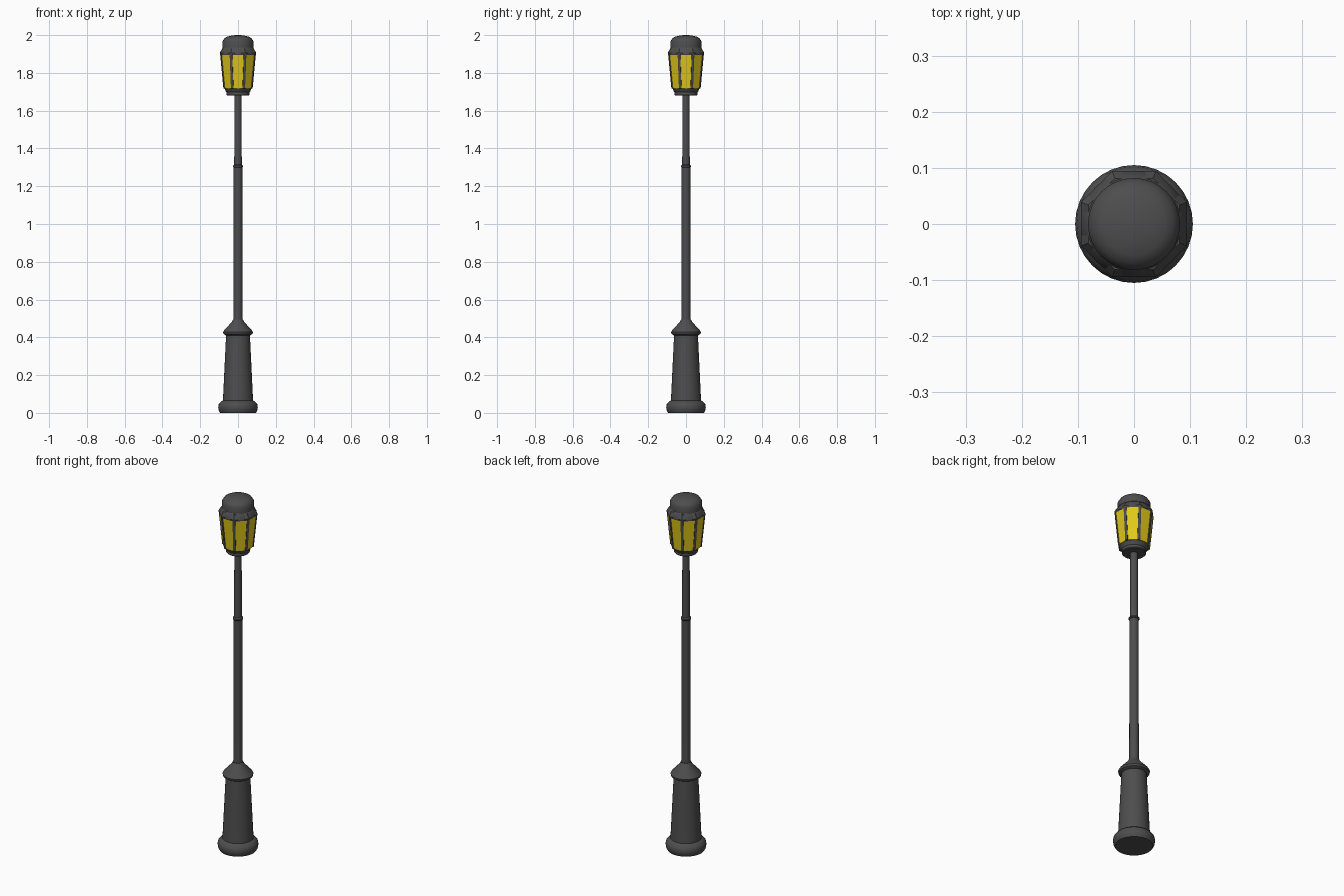
import bpy, bmesh, math
from mathutils import Vector

if "Cube" in bpy.data.objects:
    bpy.data.objects.remove(bpy.data.objects["Cube"])


def make_object(name, bm, color=None, smooth=True):
    bmesh.ops.recalc_face_normals(bm, faces=bm.faces)
    mesh = bpy.data.meshes.new(name)
    bm.to_mesh(mesh)
    bm.free()
    obj = bpy.data.objects.new(name, mesh)
    bpy.context.collection.objects.link(obj)
    if color:
        mat = bpy.data.materials.new(name + "_colour")
        mat.diffuse_color = color
        mat.use_nodes = True
        mat.node_tree.nodes["Principled BSDF"].inputs["Base Color"].default_value = mat.diffuse_color
        mesh.materials.append(mat)
    if smooth:
        bpy.ops.object.select_all(action='DESELECT')
        obj.select_set(True)
        bpy.context.view_layer.objects.active = obj
        bpy.ops.object.shade_smooth_by_angle(angle=math.radians(35))
    return obj


def lathe(name, profile, sides=32, color=None, turn=0.0, smooth=True):
    """Closed solid turned around z from (radius, height) pairs."""
    bm = bmesh.new()
    rings = []
    for r, z in profile:
        rings.append([bm.verts.new((r * math.cos(turn + math.tau * i / sides),
                                    r * math.sin(turn + math.tau * i / sides), z))
                      for i in range(sides)])
    for low, high in zip(rings, rings[1:]):
        for i in range(sides):
            j = (i + 1) % sides
            bm.faces.new((low[i], low[j], high[j], high[i]))
    bm.faces.new(rings[0])
    bm.faces.new(rings[-1])
    return make_object(name, bm, color, smooth)


IRON = (0.075, 0.075, 0.075, 1)
YELLOW = (0.75, 0.58, 0.01, 1)

# Pedestal: rounded foot, tapered body, flared collar
lathe("foot", [(0.095, 0), (0.102, 0.012), (0.105, 0.03), (0.102, 0.046),
               (0.093, 0.057), (0.08, 0.066)], color=IRON)
lathe("pedestal", [(0.08, 0.06), (0.063, 0.415)], color=IRON)
lathe("pedestal_collar", [(0.064, 0.41), (0.077, 0.418), (0.079, 0.428),
                          (0.073, 0.438), (0.034, 0.48), (0.026, 0.495)], color=IRON)

# Pole in two diameters with a joint ring
lathe("lower_pole", [(0.024, 0.48), (0.023, 1.305)], 24, IRON)
lathe("pole_joint", [(0.024, 1.299), (0.027, 1.303), (0.027, 1.309), (0.02, 1.314)], 24, IRON)
lathe("upper_pole", [(0.02, 1.30), (0.019, 1.69)], 24, IRON)

# Lantern seat
lathe("lantern_seat", [(0.057, 1.68), (0.061, 1.684), (0.061, 1.698), (0.066, 1.703),
                       (0.068, 1.712), (0.074, 1.718), (0.074, 1.724)], color=IRON)

# Eight-sided glass
corner = math.pi / 8
R0, Z0, R1, Z1 = 0.081, 1.718, 0.1, 1.905
lathe("glass", [(R0, Z0), (R1, Z1)], 8, YELLOW, corner, smooth=False)

# Glazing bars on the corners
bm = bmesh.new()
for k in range(8):
    a = corner + k * math.tau / 8
    out = Vector((math.cos(a), math.sin(a), 0))
    side = Vector((-math.sin(a), math.cos(a), 0)) * 0.007
    ends = []
    for r, z in ((R0, Z0), (R1, Z1)):
        c = Vector((0, 0, z))
        ends.append([bm.verts.new(c + out * (r + d) + side * s)
                     for d, s in ((-0.006, -1), (0.0, -1), (0.002, 0), (0.0, 1), (-0.006, 1))])
    for i in range(5):
        j = (i + 1) % 5
        bm.faces.new((ends[0][i], ends[0][j], ends[1][j], ends[1][i]))
    bm.faces.new(ends[0])
    bm.faces.new(ends[1])
make_object("glazing_bars", bm, IRON, smooth=False)

# Lantern roof: eight-sided eave, sloped rim and domed cap
lathe("eave", [(0.099, 1.895), (0.102, 1.905), (0.088, 1.928)], 8, IRON, corner, smooth=False)
lathe("roof_rim", [(0.095, 1.9), (0.095, 1.908), (0.082, 1.932), (0.078, 1.937)], color=IRON)
lathe("cap", [(0.076, 1.93), (0.082, 1.935), (0.082, 1.966), (0.077, 1.975), (0.071, 1.984),
              (0.056, 1.992), (0.035, 1.997), (0.012, 2.0)], color=IRON)
